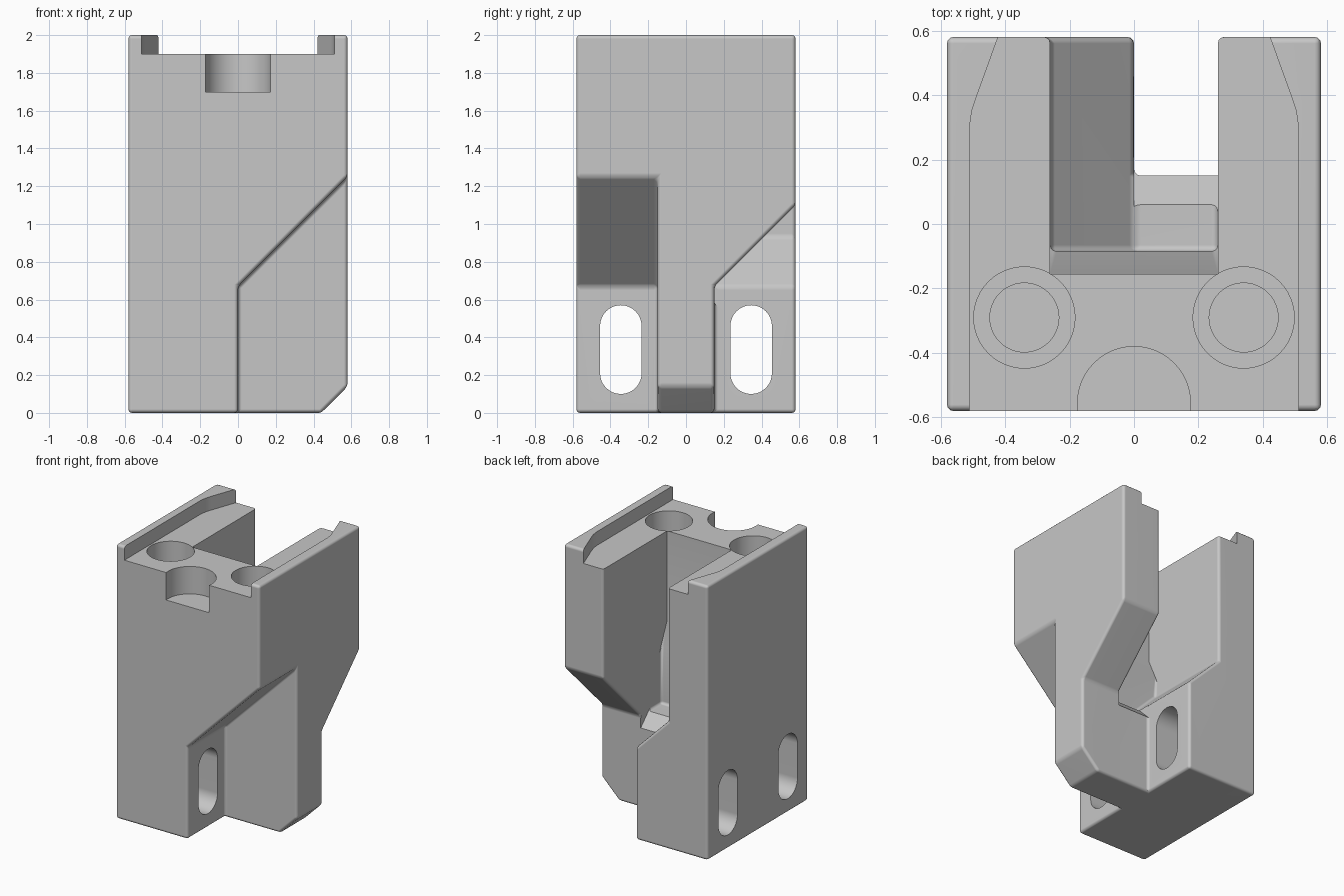
import bpy, bmesh, math
from mathutils import Vector

if "Cube" in bpy.data.objects:
    bpy.data.objects.remove(bpy.data.objects["Cube"], do_unlink=True)

grey = bpy.data.materials.new("plain_grey")
grey.use_nodes = True
colour = (0.57, 0.57, 0.57, 1)
grey.diffuse_color = colour
grey.node_tree.nodes["Principled BSDF"].inputs["Base Color"].default_value = colour

PLACE = {
    "x": lambda p, q, t: Vector((t, p, q)),
    "y": lambda p, q, t: Vector((p, t, q)),
    "z": lambda p, q, t: Vector((p, q, t)),
}


def prism(name, points, axis, start, end):
    """Extrude a flat profile along one axis."""
    bm = bmesh.new()
    rings = [[bm.verts.new(PLACE[axis](p, q, t)) for p, q in points] for t in (start, end)]
    bm.faces.new(rings[0])
    bm.faces.new(rings[1])
    n = len(points)
    for i in range(n):
        j = (i + 1) % n
        bm.faces.new((rings[0][i], rings[0][j], rings[1][j], rings[1][i]))
    bmesh.ops.recalc_face_normals(bm, faces=bm.faces)
    mesh = bpy.data.meshes.new(name)
    bm.to_mesh(mesh)
    bm.free()
    obj = bpy.data.objects.new(name, mesh)
    bpy.context.scene.collection.objects.link(obj)
    return obj


def arc(cx, cy, r, a0, a1, steps):
    angles = [math.radians(a0 + (a1 - a0) * i / steps) for i in range(steps + 1)]
    return [(cx + r * math.cos(a), cy + r * math.sin(a)) for a in angles]


def circle(cx, cy, r):
    return arc(cx, cy, r, 0, 360, 48)[:-1]


def bake(obj):
    """Replace the mesh by its modified result."""
    bpy.context.view_layer.update()
    dg = bpy.context.evaluated_depsgraph_get()
    mesh = bpy.data.meshes.new_from_object(obj.evaluated_get(dg))
    obj.modifiers.clear()
    obj.data = mesh
    bm = bmesh.new()
    bm.from_mesh(mesh)
    bmesh.ops.remove_doubles(bm, verts=bm.verts, dist=0.0002)
    bmesh.ops.dissolve_limit(bm, angle_limit=math.radians(0.5),
                             verts=bm.verts, edges=bm.edges)
    bm.to_mesh(mesh)
    bm.free()


def cut(obj, *profile):
    cutter = prism("cutter", *profile)
    cutter.hide_render = True
    mod = obj.modifiers.new("cut", "BOOLEAN")
    mod.operation = "DIFFERENCE"
    mod.solver = "EXACT"
    mod.object = cutter
    bake(obj)
    bpy.data.objects.remove(cutter, do_unlink=True)


# Main block with the chamfered foot
H = 0.58
body = prism("clamp_body", [(-H, 0), (0.44, 0), (H, 0.14), (H, 2), (-H, 2)], "y", -H, H)

# Front corner relief with sloping ceiling
cut(body, [(0, -0.1), (0.7, -0.1), (0.7, 1.37), (0, 0.67)], "y", -0.7, -0.15)
# Back corner relief with sloping ceiling
cut(body, [(0.15, -0.1), (0.7, -0.1), (0.7, 1.22), (0.15, 0.67)], "x", 0, 0.7)
# Upper slot, open at the back, with a sloping floor
cut(body, [(-0.26, 2.1), (-0.26, 0.93), (0, 0.67), (0.26, 0.67), (0.26, 2.1)],
    "y", -0.085, 0.7)

# Rounded edges
bevel = body.modifiers.new("rounding", "BEVEL")
bevel.width = 0.02
bevel.segments = 3
bevel.limit_method = "ANGLE"
bevel.angle_limit = math.radians(30)
bevel.use_clamp_overlap = False
bake(body)

# Step in the slot wall and chamfer on the slot floor
cut(body, [(-0.155, 2.1), (-0.155, 1.25), (-0.05, 1.01), (0.1, 1.01), (0.1, 2.1)],
    "x", -0.26, 0.26)
cut(body, [(0.03, 0.70), (0.25, 0.48), (0.25, 0.70)], "x", 0, 0.26)

# Top channel between the rails, narrowing at the back
side = [(0.51, -0.7), (0.51, 0.30), (0.503, 0.35), (0.49, 0.39), (0.378, 0.7)]
cut(body, side + [(-x, y) for x, y in reversed(side)], "z", 1.9, 2.1)

# Round notch in the front edge
cut(body, circle(0, -0.555, 0.175), "z", 1.7, 2.1)

# Counterbored screw holes
for s in (-1, 1):
    cut(body, circle(s * 0.34, -0.29, 0.157), "z", 1.6, 2.1)
    cut(body, circle(s * 0.34, -0.29, 0.107), "z", 1.4, 1.7)

# Long mounting slots through the side plate
for s in (-1, 1):
    y = s * 0.345
    stadium = arc(y, 0.46, 0.11, 0, 180, 16) + arc(y, 0.21, 0.11, 180, 360, 16)
    cut(body, stadium, "x", -0.7, 0.1)

# Finish
body.data.materials.clear()
body.data.materials.append(grey)
for poly in body.data.polygons:
    poly.material_index = 0
bpy.ops.object.select_all(action="DESELECT")
bpy.context.view_layer.objects.active = body
body.select_set(True)
bpy.ops.object.shade_smooth_by_angle(angle=math.radians(35))
weighted = body.modifiers.new("even_shading", "WEIGHTED_NORMAL")
weighted.keep_sharp = True
